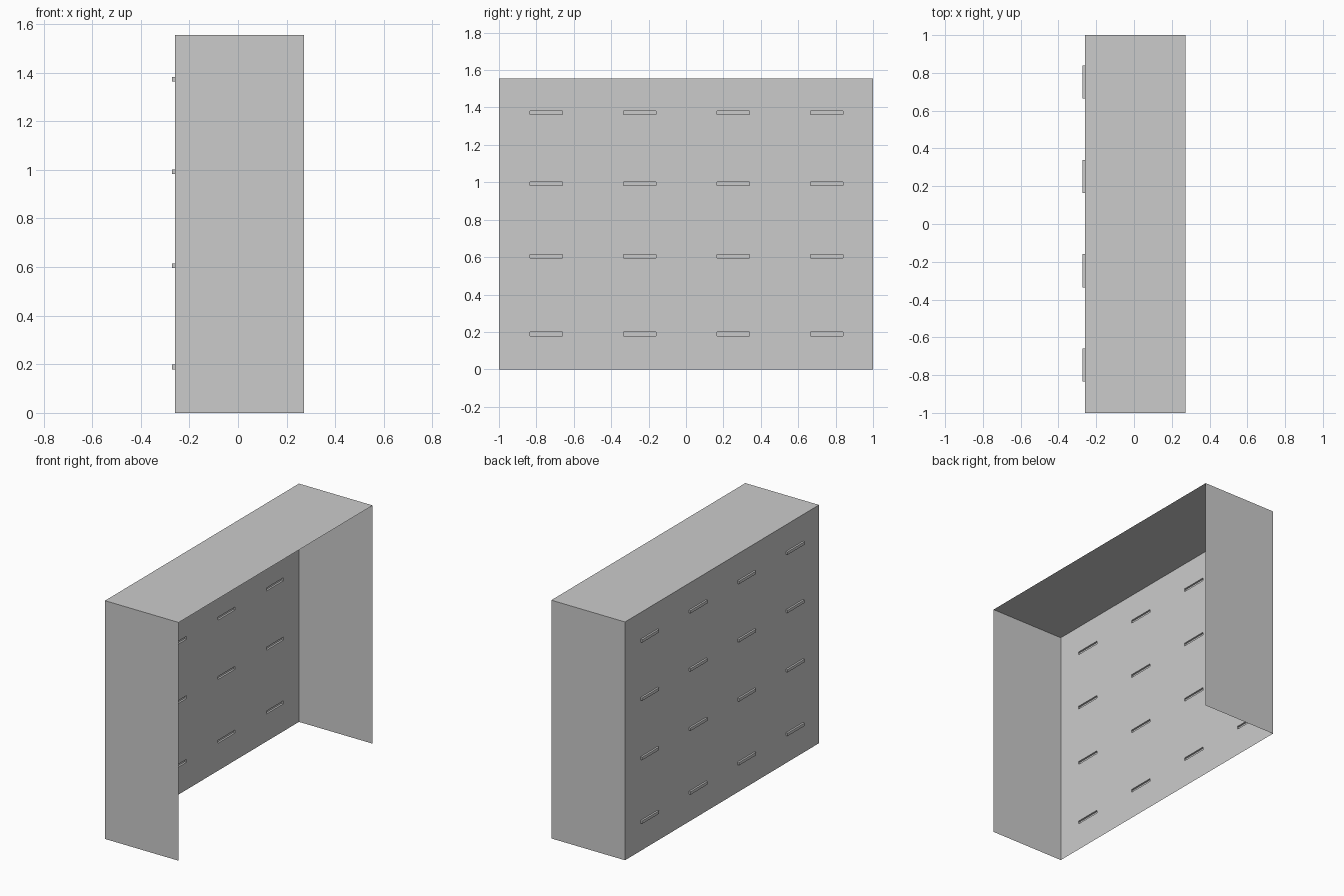
import bpy, bmesh

if "Cube" in bpy.data.objects:
    bpy.data.objects.remove(bpy.data.objects["Cube"])

X0, X1, XH = -0.26, 0.272, -0.272      # drawer face, open side, handle face
TOP = 1.555
Y_SLOTS = [(c - 0.085, c + 0.09) for c in (-0.75, -0.25, 0.25, 0.75)]
Z_SLOTS = [(c - 0.0095, c + 0.0095) for c in (0.189, 0.605, 0.992, 1.372)]


def make(name, quads):
    bm = bmesh.new()
    for q in quads:
        bm.faces.new([bm.verts.new(p) for p in q])
    bmesh.ops.remove_doubles(bm, verts=bm.verts, dist=1e-5)
    me = bpy.data.meshes.new(name)
    bm.to_mesh(me)
    bm.free()
    ob = bpy.data.objects.new(name, me)
    bpy.context.collection.objects.link(ob)
    return ob


# Thin outer case: two ends and a top, open underneath and on +x
make("case_shell", [
    [(X0, -1, 0), (X1, -1, 0), (X1, -1, TOP), (X0, -1, TOP)],
    [(X1, 1, 0), (X0, 1, 0), (X0, 1, TOP), (X1, 1, TOP)],
    [(X0, -1, TOP), (X1, -1, TOP), (X1, 1, TOP), (X0, 1, TOP)],
])

# Drawer face with a slot behind each handle
ys = [-1] + [v for s in Y_SLOTS for v in s] + [1]
zs = [0] + [v for s in Z_SLOTS for v in s] + [TOP]
panel = []
for i in range(len(ys) - 1):
    for j in range(len(zs) - 1):
        if i % 2 and j % 2:
            continue
        a, b, c, d = ys[i], ys[i + 1], zs[j], zs[j + 1]
        panel.append([(X0, b, c), (X0, a, c), (X0, a, d), (X0, b, d)])
make("drawer_face", panel)

# Handles: shallow bars, hollow from the inside
for r, (c, d) in enumerate(Z_SLOTS):
    for k, (a, b) in enumerate(Y_SLOTS):
        make(f"handle_{r + 1}_{k + 1}", [
            [(XH, b, c), (XH, a, c), (XH, a, d), (XH, b, d)],
            [(X0, a, d), (X0, b, d), (XH, b, d), (XH, a, d)],
            [(X0, b, c), (X0, a, c), (XH, a, c), (XH, b, c)],
            [(X0, a, c), (X0, a, d), (XH, a, d), (XH, a, c)],
            [(X0, b, d), (X0, b, c), (XH, b, c), (XH, b, d)],
        ])
